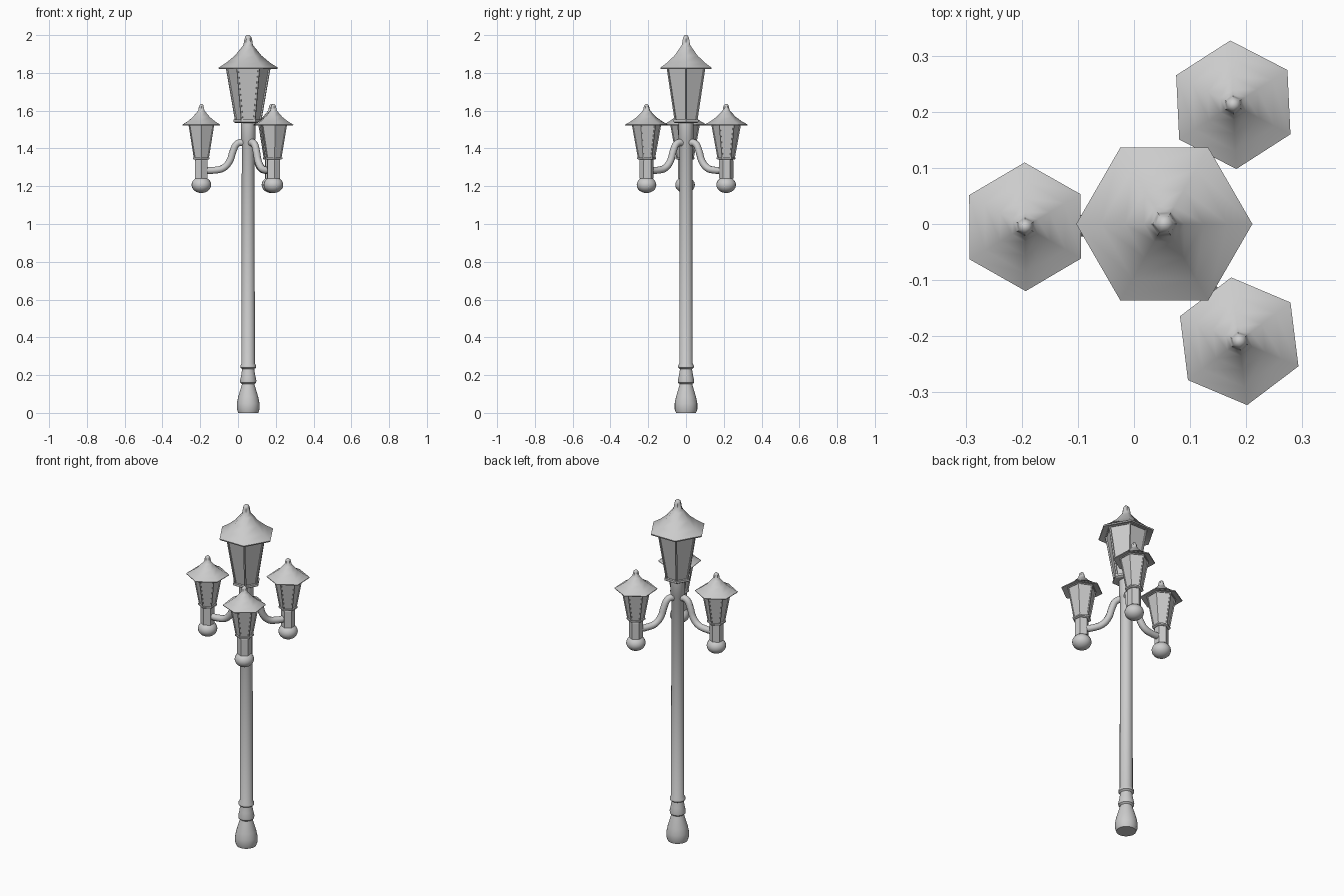
import bpy, bmesh
from math import sin, cos, pi, radians, atan2, hypot

if "Cube" in bpy.data.objects:
    bpy.data.objects.remove(bpy.data.objects["Cube"])

POLE_X = 0.054


def add_object(name, bm, angle=None):
    bmesh.ops.recalc_face_normals(bm, faces=bm.faces)
    me = bpy.data.meshes.new(name)
    bm.to_mesh(me)
    bm.free()
    ob = bpy.data.objects.new(name, me)
    bpy.context.collection.objects.link(ob)
    if angle:
        bpy.ops.object.select_all(action='DESELECT')
        ob.select_set(True)
        bpy.context.view_layer.objects.active = ob
        bpy.ops.object.shade_smooth_by_angle(angle=radians(angle))
    return ob


def lathe(profile, sides, x, y, z=0, rot=0):
    """Turn (radius, height) points into a capped solid; also returns side faces."""
    bm = bmesh.new()
    rings = [[bm.verts.new((x + r * cos(rot + 2 * pi * i / sides),
                            y + r * sin(rot + 2 * pi * i / sides), z + h))
              for i in range(sides)] for r, h in profile]
    walls = []
    for a, b in zip(rings, rings[1:]):
        for i in range(sides):
            j = (i + 1) % sides
            walls.append(bm.faces.new((a[i], a[j], b[j], b[i])))
    bm.faces.new(rings[0][::-1])
    bm.faces.new(rings[-1])
    return bm, walls


def lantern(name, x, y, z, rot, body_s, roof_s, h_s):
    # tapered glass body with recessed panels between the frame bars
    bm, walls = lathe([(0.069 * body_s, 0), (0.120 * body_s, 0.295 * h_s)], 6, x, y, z, rot)
    bmesh.ops.recalc_face_normals(bm, faces=bm.faces)
    bmesh.ops.inset_individual(bm, faces=walls, thickness=0.010 * body_s)
    bmesh.ops.inset_individual(bm, faces=walls, thickness=0.001, depth=-0.007 * body_s)
    add_object(name + "_body", bm)
    # bottom lip
    bm, _ = lathe([(0.066 * body_s, -0.006 * h_s), (0.077 * body_s, 0),
                   (0.077 * body_s, 0.012 * h_s)], 6, x, y, z, rot)
    add_object(name + "_lip", bm)
    # flared hexagonal roof with finial
    prof = [(0.100, 0.297), (0.155, 0.280), (0.157, 0.287), (0.113, 0.316),
            (0.070, 0.352), (0.036, 0.394), (0.025, 0.408), (0.021, 0.434),
            (0.016, 0.451), (0.007, 0.460)]
    bm, _ = lathe([(r * roof_s, h * h_s) for r, h in prof], 6, x, y, z, rot)
    add_object(name + "_roof", bm, 50)


# post with turned base
bm, _ = lathe([(0.053, 0), (0.060, 0.02), (0.060, 0.05), (0.053, 0.085), (0.038, 0.135),
               (0.033, 0.152), (0.042, 0.160), (0.043, 0.172), (0.037, 0.200),
               (0.032, 0.232), (0.042, 0.240), (0.042, 0.250), (0.035, 0.262),
               (0.034, 1.44), (0.039, 1.45), (0.039, 1.545)], 24, POLE_X, 0)
add_object("post", bm, 35)

# large top lantern
lantern("top_lantern", POLE_X, 0, 1.54, 0, 1, 1, 1)

# three side lanterns on curved arms
arm_path = [(0.0, 1.405), (0.03, 1.43), (0.058, 1.425), (0.080, 1.385), (0.097, 1.335),
            (0.130, 1.297), (0.175, 1.285), (0.245, 1.285)]
for k, (x, y, rot) in enumerate([(-0.194, -0.005, 90.5), (0.177, 0.2125, 92.7),
                                 (0.1875, -0.209, 97.1)], 1):
    rot = radians(rot)
    lantern(f"side_lantern_{k}", x, y, 1.345, rot, 0.66, 0.73, 0.63)
    bm, _ = lathe([(0.038, 1.24), (0.038, 1.335), (0.034, 1.35)], 6, x, y, 0, rot)
    add_object(f"socket_{k}", bm)

    # flattened ball under the socket
    balls = [(0.052 * sin(t), 1.207 - 0.043 * cos(t))
             for t in [pi * (0.06 + 0.88 * i / 10) for i in range(11)]]
    bm, _ = lathe(balls, 20, x, y)
    add_object(f"ball_{k}", bm, 40)

    # S-shaped arm
    ang = atan2(y, x - POLE_X)
    scale = hypot(x - POLE_X, y) / 0.247
    cu = bpy.data.curves.new(f"arm_{k}", 'CURVE')
    cu.dimensions = '3D'
    cu.bevel_depth = 0.019
    cu.bevel_resolution = 3
    cu.resolution_u = 4
    sp = cu.splines.new('BEZIER')
    sp.bezier_points.add(len(arm_path) - 1)
    for p, (d, z) in zip(sp.bezier_points, arm_path):
        p.co = (POLE_X + d * scale * cos(ang), d * scale * sin(ang), z)
        p.handle_left_type = p.handle_right_type = 'AUTO'
    bpy.context.collection.objects.link(bpy.data.objects.new(f"arm_{k}", cu))
